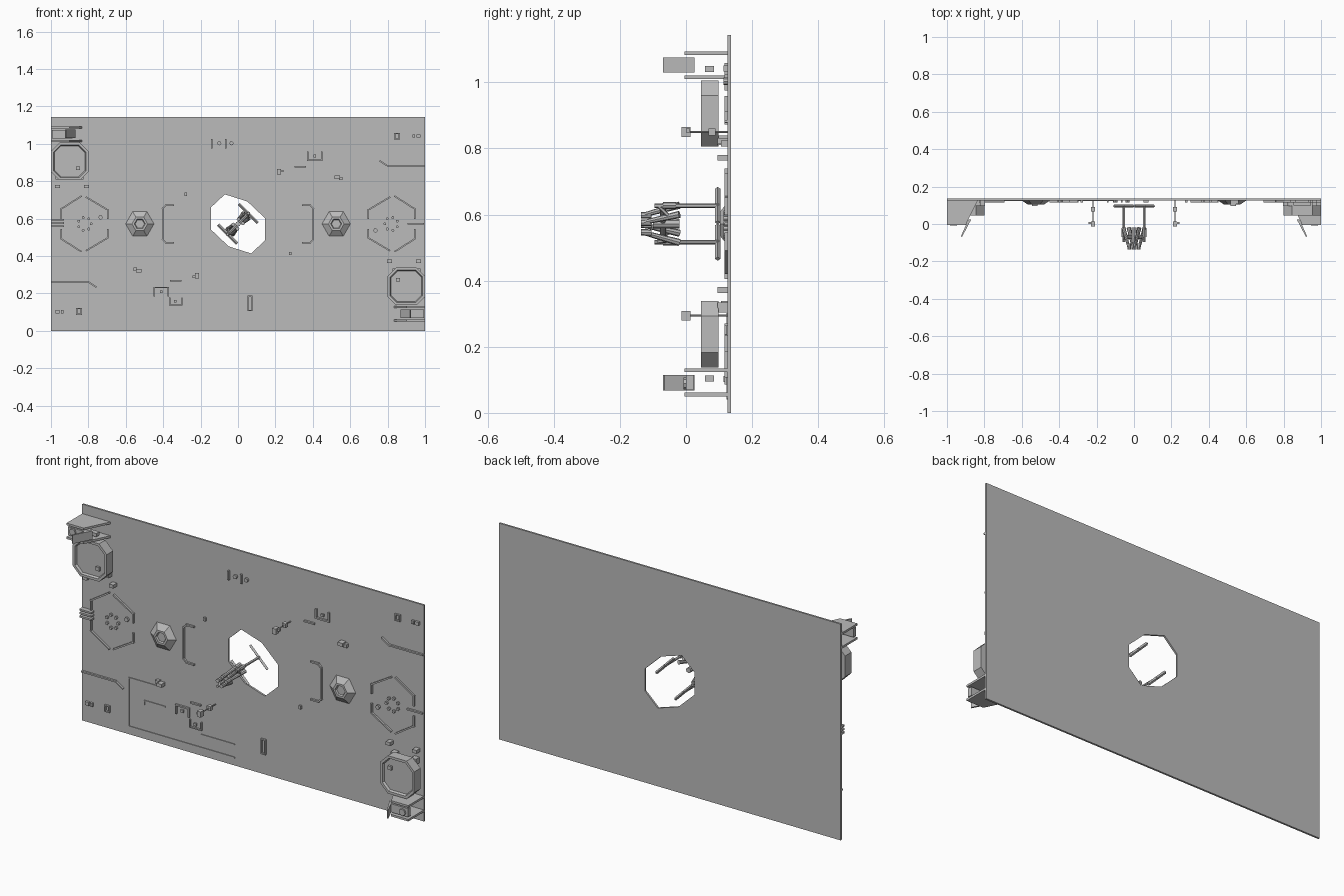
import bpy, bmesh, math
from mathutils import Matrix, Vector

cube = bpy.data.objects.get("Cube")
if cube:
    bpy.data.objects.remove(cube, do_unlink=True)

MID = 0.572      # height of the panel centre
FACE = 0.126     # y of the panel's front face
BACK = 0.136

grey = bpy.data.materials.new("plain_grey")
grey.use_nodes = True
grey.diffuse_color = (0.5, 0.5, 0.5, 1)
grey.node_tree.nodes["Principled BSDF"].inputs["Base Color"].default_value = (0.5, 0.5, 0.5, 1)


def finish(name, bm):
    bmesh.ops.recalc_face_normals(bm, faces=bm.faces)
    me = bpy.data.meshes.new(name)
    bm.to_mesh(me)
    bm.free()
    me.materials.append(grey)
    ob = bpy.data.objects.new(name, me)
    bpy.context.scene.collection.objects.link(ob)
    return ob


def twin(ob):
    """Half-turn copy about the panel centre."""
    me = ob.data.copy()
    c = Matrix.Translation((0, 0, MID))
    me.transform(c @ Matrix.Rotation(math.pi, 4, 'Y') @ c.inverted())
    copy = bpy.data.objects.new(ob.name + "_opposite", me)
    bpy.context.scene.collection.objects.link(copy)
    return ob


def add_prism(bm, pts, lo, hi, axis='y', taper=1.0):
    """Extrude an outline along y (points are x, z) or z (points are x, y)."""
    place = (lambda p, t: (p[0], t, p[1])) if axis == 'y' else (lambda p, t: (p[0], p[1], t))
    cx = sum(p[0] for p in pts) / len(pts)
    cy = sum(p[1] for p in pts) / len(pts)
    small = [(cx + (p[0] - cx) * taper, cy + (p[1] - cy) * taper) for p in pts]
    a = [bm.verts.new(place(p, hi)) for p in pts]
    b = [bm.verts.new(place(p, lo)) for p in small]
    n = len(pts)
    bm.faces.new(a)
    front = bm.faces.new(b[::-1])
    for i in range(n):
        j = (i + 1) % n
        bm.faces.new((a[i], b[i], b[j], a[j]))
    return front


def prism(name, pts, lo, hi, axis='y', taper=1.0, inset=0, depth=0):
    bm = bmesh.new()
    front = add_prism(bm, pts, lo, hi, axis, taper)
    bmesh.ops.recalc_face_normals(bm, faces=bm.faces)
    if inset:
        bmesh.ops.inset_region(bm, faces=[front], thickness=inset)
        r = bmesh.ops.inset_region(bm, faces=[front], thickness=inset * 0.4)
        bmesh.ops.translate(bm, verts=front.verts, vec=(0, depth, 0))
    return finish(name, bm)


def rect(x, z, w, h):
    return [(x - w / 2, z - h / 2), (x + w / 2, z - h / 2),
            (x + w / 2, z + h / 2), (x - w / 2, z + h / 2)]


def block(name, x, z, w, h, lo=FACE - 0.01, hi=FACE):
    return prism(name, rect(x, z, w, h), lo, hi)


def ridge(name, lines, width=0.008, height=0.01):
    """Raised strips that follow polylines on the panel face."""
    bm = bmesh.new()
    for line in lines:
        for a, b in zip(line, line[1:]):
            a, b = Vector(a), Vector(b)
            d = (b - a).normalized() * width / 2
            s = Vector((-d.y, d.x))
            add_prism(bm, [a - d - s, b + d - s, b + d + s, a - d + s], FACE - height, FACE)
    return finish(name, bm)


def ngon(x, z, r, n, turn=0.0):
    return [(x + r * math.cos(turn + math.tau * i / n),
             z + r * math.sin(turn + math.tau * i / n)) for i in range(n)]


def rod(name, a, b, r, n=8, r2=None):
    a, b = Vector(a), Vector(b)
    bm = bmesh.new()
    m = Matrix.Translation((a + b) / 2) @ (b - a).to_track_quat('Z', 'Y').to_matrix().to_4x4()
    bmesh.ops.create_cone(bm, cap_ends=True, segments=n, radius1=r,
                          radius2=r if r2 is None else r2, depth=(b - a).length, matrix=m)
    return finish(name, bm)


# Panel with an eight-sided opening
bm = bmesh.new()
half_hole = [(-0.145, 0.088), (-0.07, 0.158), (0.05, 0.12), (0.145, 0.03)]
hole = [(s * x, MID + s * z) for s in (1, -1) for x, z in half_hole]
for loop in (rect(0, MID, 2, MID * 2), hole):
    vs = [bm.verts.new((x, FACE, z)) for x, z in loop]
    for i, v in enumerate(vs):
        bm.edges.new((v, vs[(i + 1) % len(vs)]))
bmesh.ops.triangle_fill(bm, use_beauty=True, edges=bm.edges[:])
ext = bmesh.ops.extrude_face_region(bm, geom=bm.faces[:])
bmesh.ops.translate(bm, vec=(0, BACK - FACE, 0),
                    verts=[g for g in ext["geom"] if isinstance(g, bmesh.types.BMVert)])
finish("panel", bm)

# Corner housings: eight-sided boxes with a sunken front
c, h = 0.045, 0.1
corner = [(-h, -h + c), (-h + c, -h), (h - c, -h), (h, -h + c),
          (h, h - c), (h - c, h), (-h + c, h), (-h, h - c)]
twin(prism("corner_housing", [(-0.9 + x, 0.906 + z) for x, z in corner],
           0.045, 0.098, inset=0.014, depth=0.012))
twin(block("housing_knob", -0.855, 0.87, 0.02, 0.02, 0.045, 0.065))
for x in (-0.96, -0.84):
    twin(block("housing_foot", x, 0.825, 0.03, 0.03, 0.095, FACE))

# Corner brackets: two shelves, a cross wall and a slanted fin
for z in (1.01, 1.083):
    twin(prism("bracket_shelf", [(-1, FACE), (-0.835, FACE), (-0.9, -0.005), (-1, -0.005)],
               z, z + 0.011, 'z'))
twin(prism("bracket_fin", [(-0.87, 0.025), (-0.92, -0.07), (-0.925, -0.065), (-0.885, 0.025)],
           1.03, 1.076, 'z'))
twin(block("bracket_wall", -0.94, 1.052, 0.11, 0.045, 0.0, 0.022))
twin(block("bracket_box", -0.9, 1.04, 0.06, 0.018, 0.058, 0.085))
twin(rod("bracket_pin", (-0.965, 0.01, 1.055), (-0.965, -0.008, 1.055), 0.018))

# Six-sided ridge emblems with a cluster of studs
top, bot = MID + 0.147, MID - 0.147
twin(ridge("hexagon_ridge", [
    [(-0.945, MID + 0.03), (-0.945, MID + 0.08), (-0.84, top)],
    [(-0.81, top - 0.005), (-0.697, MID + 0.075), (-0.697, MID + 0.03)],
    [(-0.697, MID - 0.03), (-0.697, MID - 0.075), (-0.81, bot + 0.005)],
    [(-0.84, bot), (-0.945, MID - 0.08), (-0.945, MID - 0.03)]]))
for i, (x, z) in enumerate(ngon(-0.82, MID, 0.035, 7)):
    twin(prism("stud", ngon(x, z, 0.008, 6), FACE - 0.012, FACE))
twin(prism("hexagon_knob", ngon(-0.735, MID + 0.035, 0.012, 6), FACE - 0.012, FACE))
for k in (-1, 0, 1):
    block("edge_slat", -0.965, MID + 0.005 + k * 0.018, 0.07, 0.009, FACE - 0.025)
block("edge_strip", 0.95, MID, 0.09, 0.008)

# Faceted bosses
twin(prism("boss", ngon(-0.525, MID, 0.076, 6), 0.103, FACE, taper=0.55, inset=0.012, depth=0.008))

# Side brackets and stepped guide lines
twin(ridge("side_bracket", [[(-0.345, 0.672), (-0.385, 0.672), (-0.403, 0.655),
                             (-0.403, 0.49), (-0.385, 0.472), (-0.345, 0.472)]]))
twin(ridge("stepped_line", [[(0.76, 0.908), (0.8, 0.882), (0.996, 0.882)]]))
ridge("guide_lines", [[(-0.56, 0.3), (-0.727, 0.3), (-0.727, 0.043), (-0.107, 0.043)],
                      [(-0.515, 0.203), (-0.635, 0.203), (-0.635, 0.182)],
                      [(-0.3, 0.112), (-0.107, 0.112)]], 0.005, 0.004)
twin(ridge("small_cradle", [[(0.372, 0.955), (0.372, 0.912), (0.447, 0.912), (0.447, 0.955)]]))
twin(block("cradle_stud", 0.41, 0.935, 0.014, 0.014))
ridge("second_cradle", [[(-0.365, 0.175), (-0.365, 0.138), (-0.3, 0.138), (-0.3, 0.175)]], 0.006)
block("second_cradle_stud", -0.335, 0.158, 0.014, 0.014)
twin(block("short_strip", 0.333, 0.877, 0.06, 0.008))

# Top row of bars and dots, and the tall slot frame
for x in (-0.14, -0.065):
    block("top_bar", x, 1.0, 0.009, 0.05)
for x in (-0.1, -0.035):
    prism("top_dot", ngon(x, 1.003, 0.011, 8), FACE - 0.012, FACE)
ridge("slot_frame", [[(0.053, 0.11), (0.075, 0.11), (0.075, 0.185), (0.053, 0.185), (0.053, 0.11)]], 0.006)

# Small fittings on the panel
for x, z, w, d in [(0.53, 0.822, 0.03, 0.03), (0.55, 0.815, 0.02, 0.02),
                   (-0.81, 0.772, 0.025, 0.03), (-0.965, 0.772, 0.025, 0.03),
                   (0.965, 1.042, 0.022, 0.012), (0.94, 1.042, 0.012, 0.012),
                   (-0.28, 0.73, 0.012, 0.01)]:
    twin(block("fitting", x, z, w, 0.018, FACE - d))
twin(ridge("square_mark", [[(0.838, 1.025), (0.862, 1.025), (0.862, 1.055),
                            (0.838, 1.055), (0.838, 1.025)]], 0.006))

# Sensor posts
twin(rod("post_stem", (0.22, FACE, 0.85), (0.22, 0.0, 0.85), 0.003, 6))
twin(block("post_head", 0.22, 0.85, 0.022, 0.03, -0.014, 0.014))
twin(block("post_tip", 0.235, 0.855, 0.016, 0.012, 0.0, 0.012))
twin(block("post_collar", 0.22, 0.85, 0.022, 0.022, 0.068, 0.09))

# Central arm: rods with cross bars, a yoke and a cluster of prongs
diag = Vector((1, 0, 1)).normalized()
side = Vector((1, 0, -1)).normalized()
ctr = Vector((0, 0, MID))


def at(u, v, y):
    return ctr + diag * u + side * v + Vector((0, y, 0))


twin(rod("arm_rod", at(0.078, 0, 0.1), at(0.078, 0, -0.095), 0.007, 6))
twin(rod("arm_cross_bar", at(0.078, -0.072, 0.096), at(0.078, 0.072, 0.096), 0.008, 4))
twin(rod("arm_collar", at(0.078, 0, -0.03), at(0.078, 0, -0.07), 0.011, 8))
rod("arm_yoke", at(-0.08, 0, -0.07), at(0.08, 0, -0.07), 0.009, 8)
rod("arm_hub", at(0, 0, -0.02), at(0, 0, -0.1), 0.014, 8)
for v in (-0.02, 0.02):
    twin(rod("prong_outer", at(0.06, v, -0.02), at(0.022, v * 0.8, -0.128), 0.011, 8, 0.007))
    twin(rod("prong_tip", at(0.022, v * 0.8, -0.105), at(0.02, v * 0.8, -0.136), 0.01, 8))
    twin(rod("prong_link", at(0.05, v, -0.05), at(0.078, 0, -0.085), 0.006, 6))
